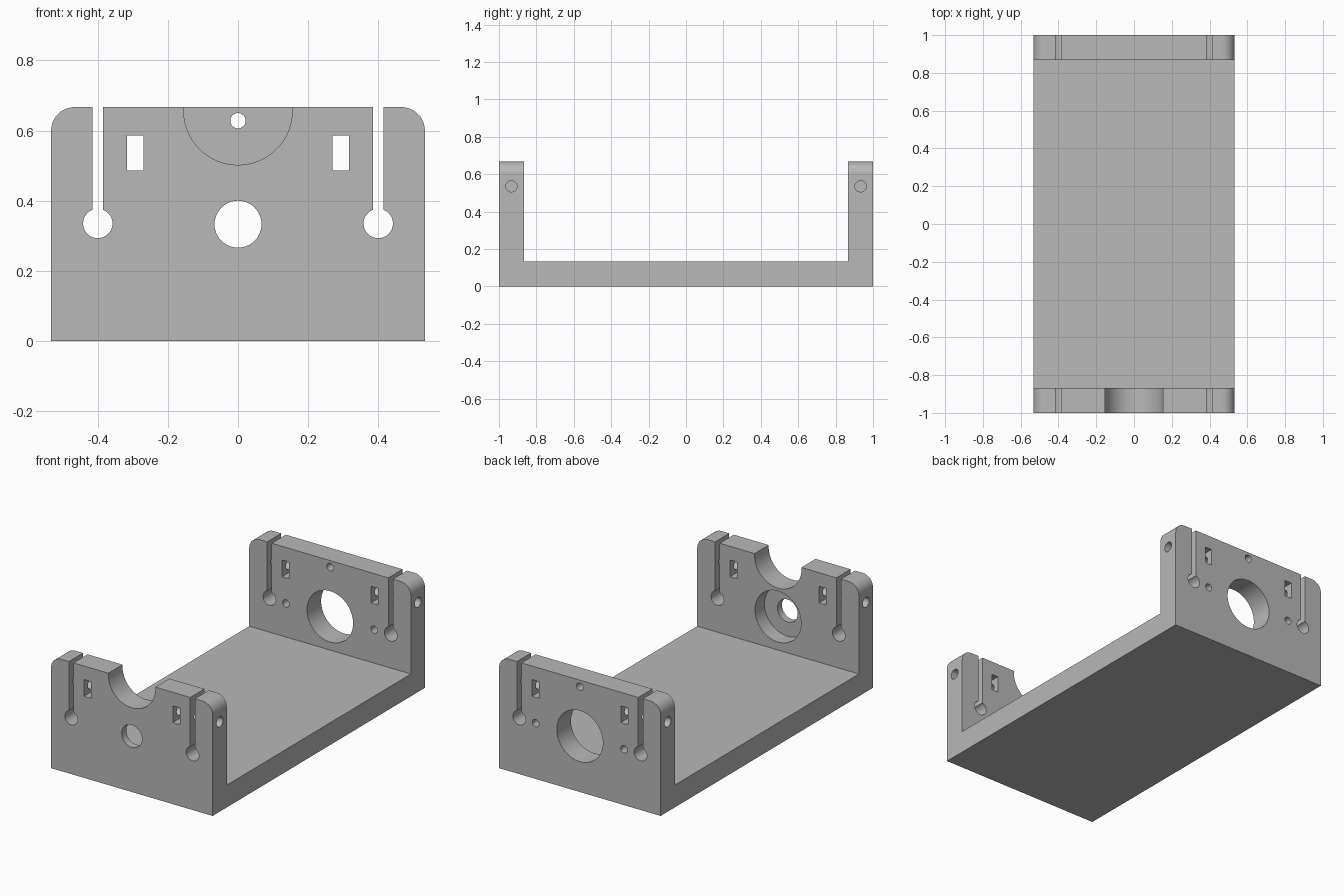
import bpy, bmesh, math
from mathutils import Matrix, Vector

if "Cube" in bpy.data.objects:
    bpy.data.objects.remove(bpy.data.objects["Cube"], do_unlink=True)

HALF_W, HALF_L, HEIGHT, THICK = 0.533, 1.0, 0.667, 0.133
WALL_Y = HALF_L - THICK / 2

grey = bpy.data.materials.new("plain grey")
grey.use_nodes = True
colour = (0.48, 0.48, 0.48, 1)
grey.diffuse_color = colour
grey.node_tree.nodes["Principled BSDF"].inputs["Base Color"].default_value = colour


def make_object(name, bm):
    bmesh.ops.recalc_face_normals(bm, faces=bm.faces)
    mesh = bpy.data.meshes.new(name)
    bm.to_mesh(mesh)
    bm.free()
    mesh.materials.append(grey)
    obj = bpy.data.objects.new(name, mesh)
    bpy.context.collection.objects.link(obj)
    return obj


# U-shaped bracket, extruded sideways, with rounded upper corners
inner = HALF_L - THICK
profile = [(-HALF_L, 0), (HALF_L, 0), (HALF_L, HEIGHT), (inner, HEIGHT),
           (inner, THICK), (-inner, THICK), (-inner, HEIGHT), (-HALF_L, HEIGHT)]
bm = bmesh.new()
face = bm.faces.new([bm.verts.new((-HALF_W, y, z)) for y, z in profile])
grown = bmesh.ops.extrude_face_region(bm, geom=[face])["geom"]
bmesh.ops.translate(bm, vec=(2 * HALF_W, 0, 0),
                    verts=[v for v in grown if isinstance(v, bmesh.types.BMVert)])
corners = [e for e in bm.edges
           if all(abs(v.co.z - HEIGHT) < 1e-4 for v in e.verts)
           and abs(e.verts[0].co.x - e.verts[1].co.x) < 1e-4]
bmesh.ops.bevel(bm, geom=corners, offset=0.067, segments=10, profile=0.5, affect='EDGES')
bracket = make_object("mounting_bracket", bm)
bpy.context.view_layer.objects.active = bracket


def cut(bm):
    """Subtract a solid from the bracket."""
    cutter = make_object("cutter", bm)
    cutter.hide_render = True
    mod = bracket.modifiers.new("cut", 'BOOLEAN')
    mod.operation, mod.solver, mod.object = 'DIFFERENCE', 'EXACT', cutter
    bpy.ops.object.modifier_apply(modifier=mod.name)
    bpy.data.objects.remove(cutter, do_unlink=True)


def cut_box(x, y, z, sx, sy, sz):
    bm = bmesh.new()
    bmesh.ops.create_cube(bm, size=1, matrix=Matrix.Translation((x, y, z)) @ Matrix.Diagonal((sx, sy, sz, 1)))
    cut(bm)


def cut_hole(x, y, z, radius, depth, axis='Y', sides=48):
    turn = Matrix.Rotation(math.pi / 2, 4, 'X' if axis == 'Y' else 'Y')
    bm = bmesh.new()
    bmesh.ops.create_cone(bm, cap_ends=True, segments=sides, radius1=radius, radius2=radius,
                          depth=depth, matrix=Matrix.Translation((x, y, z)) @ turn)
    cut(bm)


# Clamping slots, nut pockets and clamp screw holes on both end walls
for y in (-WALL_Y, WALL_Y):
    for side in (-1, 1):
        cut_hole(side * 0.4, y, 0.335, 0.042, 0.2, sides=32)
        cut_box(side * 0.4, y, 0.55, 0.03, 0.2, 0.36)
        cut_box(side * 0.293, y, 0.536, 0.046, 0.2, 0.1)
        cut_hole(side * 0.4, y, 0.535, 0.03, 0.38, axis='X', sides=24)

# Front wall: cradle notch, shaft hole and inner counterbore
cut_hole(0, -WALL_Y, 0.657, 0.155, 0.2, sides=64)
cut_hole(0, -WALL_Y, 0.333, 0.067, 0.2)
cut_hole(0, -inner, 0.333, 0.152, 0.18, sides=64)

# Back wall: large bore and three screw holes
cut_hole(0, WALL_Y, 0.333, 0.152, 0.2, sides=64)
for x, z in ((0, 0.628), (-0.291, 0.333), (0.291, 0.333)):
    cut_hole(x, WALL_Y, z, 0.022, 0.2, sides=24)

# Smooth round surfaces, keep sharp edges
bpy.ops.object.select_all(action='DESELECT')
bracket.select_set(True)
bpy.ops.object.shade_smooth_by_angle(angle=math.radians(30))
